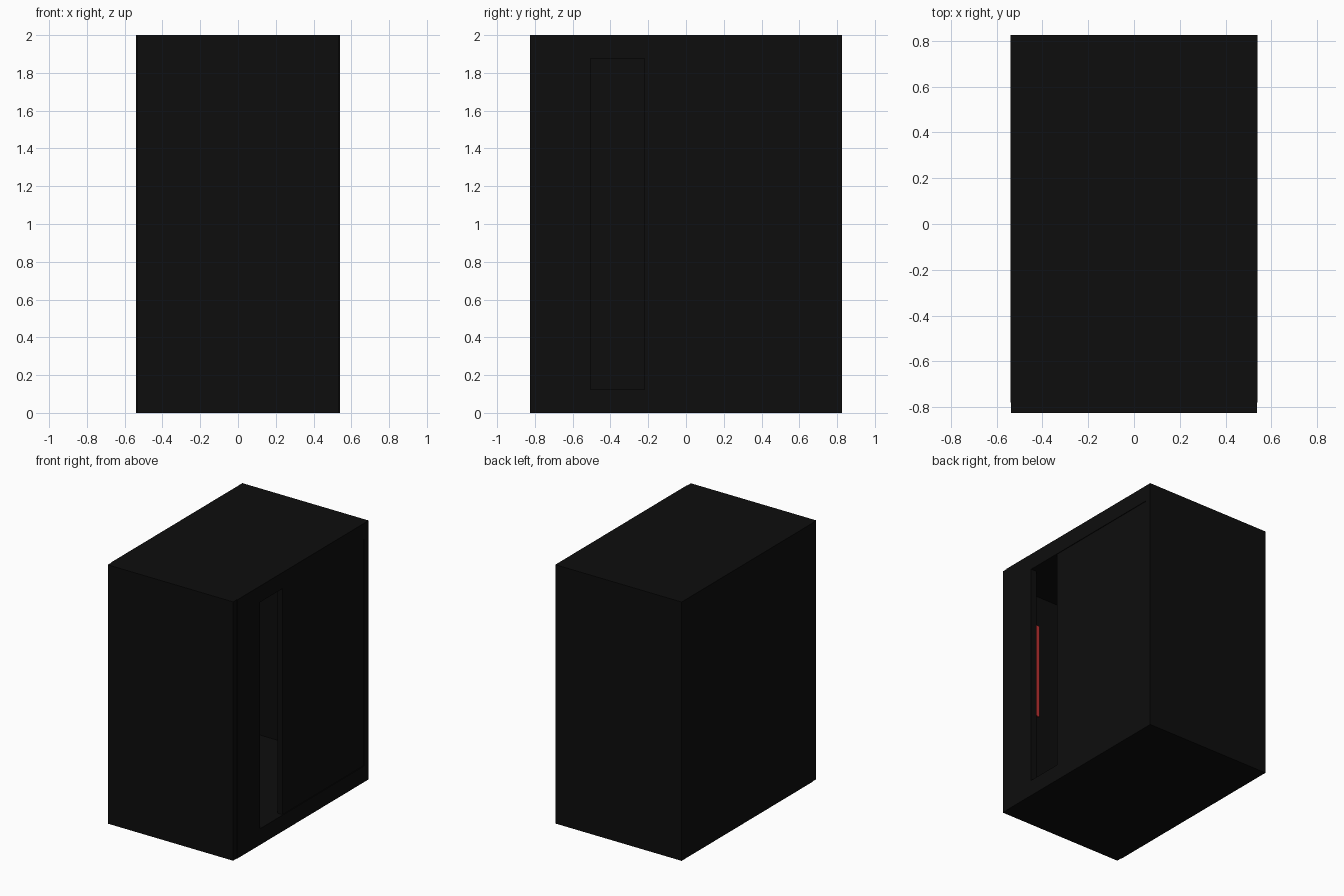
import bpy

if "Cube" in bpy.data.objects:
    bpy.data.objects.remove(bpy.data.objects["Cube"])


def material(name, rgb):
    m = bpy.data.materials.new(name)
    m.diffuse_color = (*rgb, 1)
    m.use_nodes = True
    m.node_tree.nodes["Principled BSDF"].inputs["Base Color"].default_value = m.diffuse_color
    return m


black = material("black", (0.004, 0.004, 0.004))
red = material("red", (0.5, 0.03, 0.03))


def box(name, x, y, z, mat=black):
    """Axis-aligned box from (min, max) pairs."""
    bpy.ops.mesh.primitive_cube_add(
        size=1, location=[(a + b) / 2 for a, b in (x, y, z)])
    o = bpy.context.object
    o.name = name
    o.scale = [b - a for a, b in (x, y, z)]
    bpy.ops.object.transform_apply(location=False, rotation=False, scale=True)
    o.data.materials.append(mat)
    return o


W, D, H = 0.54, 0.825, 2.0       # half width, half depth, height
T = 0.05                         # wall thickness
LOW, HIGH = 0.125, 1.875         # cavity floor and ceiling
FRONT, BACK = -0.78, 0.77        # cavity ends

# Floor and ceiling blocks
box("base", (-W, W), (FRONT, D), (0, LOW))
box("roof", (-W, W), (FRONT, D), (HIGH, H))

# Front panel sits a hair inside the body width
box("front_panel", (-W + 0.004, W - 0.004), (-D, FRONT), (0, H))
box("back_wall", (-W, W), (BACK, D), (LOW, HIGH))
box("left_wall", (-W, -W + T), (FRONT, BACK), (LOW, HIGH))

# Right wall with a tall slot, the rear panel slightly recessed
box("right_front_strip", (W - T, W), (FRONT, -0.505), (LOW, HIGH))
box("right_rear_panel", (W - T, W - 0.005), (-0.22, BACK), (LOW, HIGH))

# Red plate on the inside of the front panel
box("red_plate", (0.24, 0.45), (FRONT, FRONT + 0.01), (0.88, 1.63), red)
